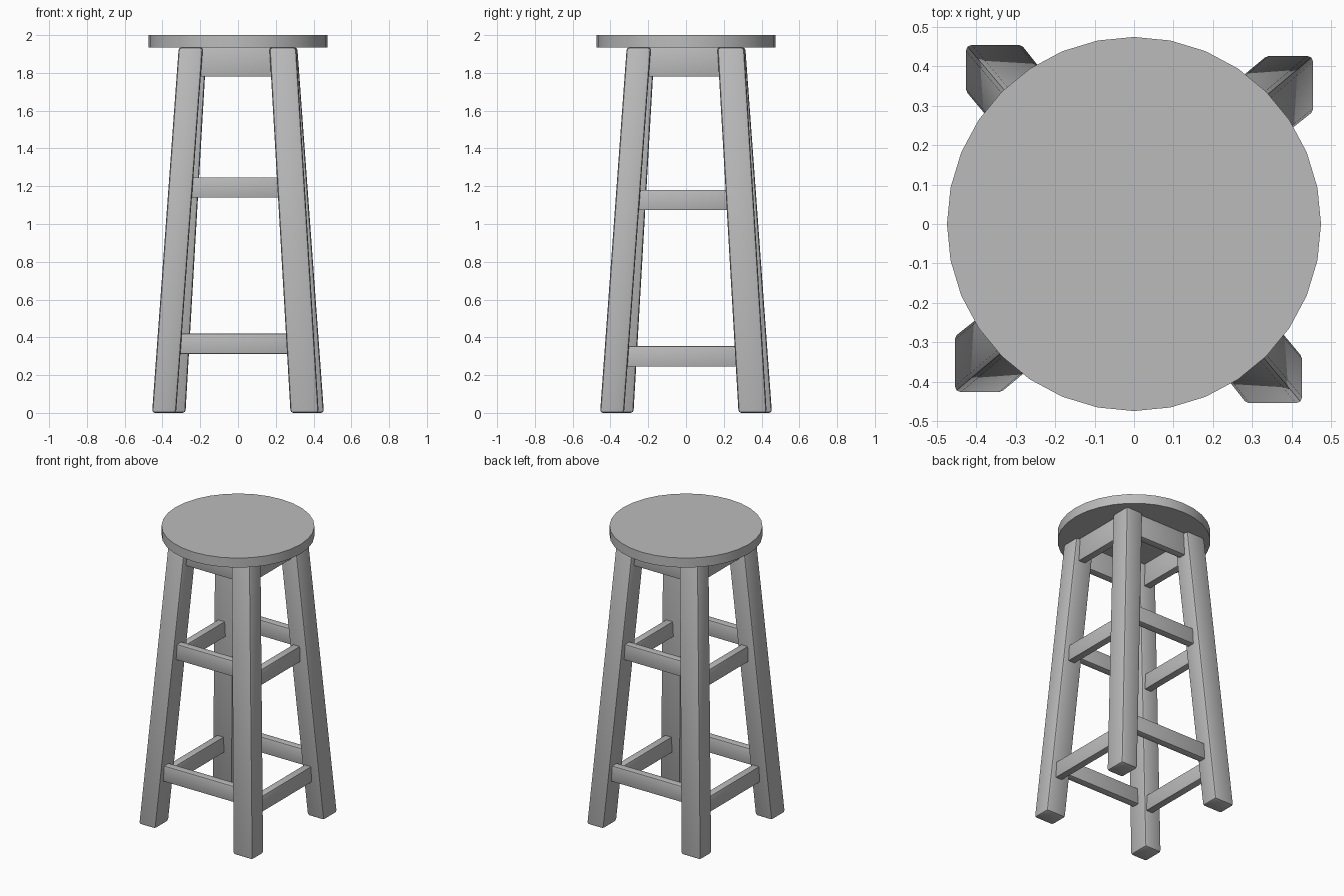
import bpy
import math
from mathutils import Matrix

cube = bpy.data.objects.get("Cube")
if cube:
    bpy.data.objects.remove(cube, do_unlink=True)

grey = bpy.data.materials.new("plain_grey")
grey.use_nodes = True
grey.diffuse_color = (0.5, 0.5, 0.5, 1)
grey.node_tree.nodes["Principled BSDF"].inputs["Base Color"].default_value = (0.5, 0.5, 0.5, 1)


def finish(obj, bevel=0):
    obj.data.materials.append(grey)
    bpy.context.view_layer.objects.active = obj
    obj.select_set(True)
    if bevel:
        mod = obj.modifiers.new("rounded_edges", "BEVEL")
        mod.width, mod.segments = bevel, 2
        bpy.ops.object.modifier_apply(modifier=mod.name)
    bpy.ops.object.shade_smooth_by_angle(angle=math.radians(35))
    obj.select_set(False)


def beam(name, low, high, z0, z1, turn, bevel):
    """Box between two rectangles (x0, x1, y0, y1), turned in quarter turns."""
    verts = []
    for (x0, x1, y0, y1), z in ((low, z0), (high, z1)):
        verts += [(x0, y0, z), (x1, y0, z), (x1, y1, z), (x0, y1, z)]
    sides = [(i, (i + 1) % 4, (i + 1) % 4 + 4, i + 4) for i in range(4)]
    mesh = bpy.data.meshes.new(name)
    mesh.from_pydata(verts, [], [(3, 2, 1, 0), (4, 5, 6, 7)] + sides)
    mesh.transform(Matrix.Rotation(turn * math.pi / 2, 4, "Z"))
    obj = bpy.data.objects.new(name, mesh)
    bpy.context.collection.objects.link(obj)
    finish(obj, bevel)


# Round seat
bpy.ops.mesh.primitive_cylinder_add(vertices=32, radius=0.474, depth=0.065,
                                    location=(0, 0, 1.9675))
seat = bpy.context.object
seat.name = "seat"
finish(seat)

# Splayed legs, aprons and rails, repeated around the stool
sides = ("front", "left", "back", "right")
corners = ("front_left", "back_left", "back_right", "front_right")
for k in range(4):
    beam(corners[k] + "_leg", (0.278, 0.427, -0.455, -0.328),
         (0.166, 0.308, -0.314, -0.186), 0, 1.935, k, 0.015)

    apron = (-0.21, 0.2, -0.28, -0.23)
    beam(sides[k] + "_apron", apron, apron, 1.78, 1.935, k, 0.004)

    drop = 0.067 * (k % 2)  # side rails sit lower than front and back
    upper = (-0.27, 0.24, -0.32, -0.27)
    beam(sides[k] + "_upper_rail", upper, upper, 1.14 - drop, 1.247 - drop, k, 0.004)
    lower = (-0.33, 0.29, -0.372, -0.322)
    beam(sides[k] + "_lower_rail", lower, lower, 0.312 - drop, 0.42 - drop, k, 0.004)
